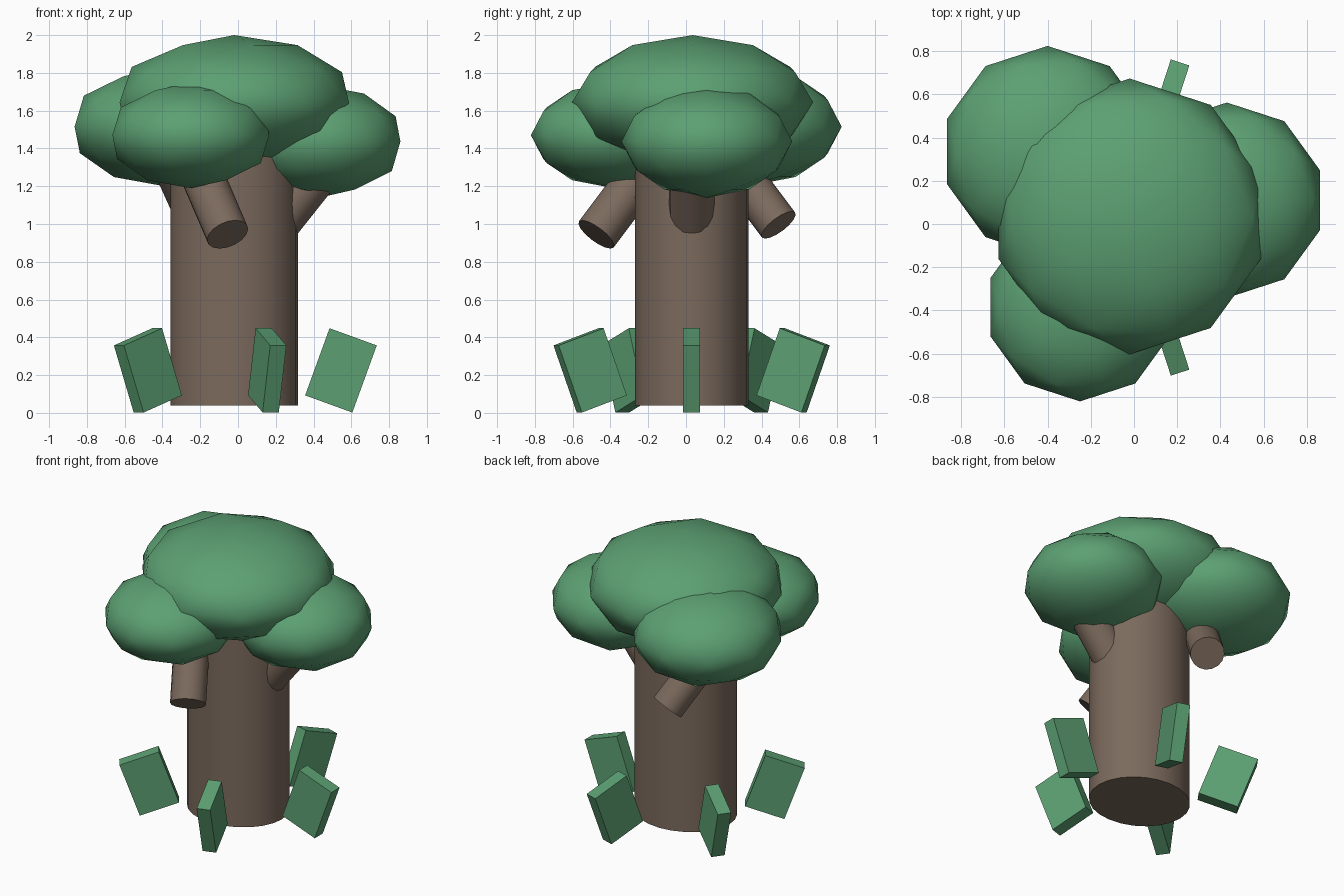
import bpy
from math import radians, cos, sin
from mathutils import Vector, Matrix

cube = bpy.data.objects.get("Cube")
if cube:
    bpy.data.objects.remove(cube, do_unlink=True)


def make_material(name, rgb):
    mat = bpy.data.materials.new(name)
    mat.use_nodes = True
    color = (*rgb, 1)
    mat.diffuse_color = color
    mat.node_tree.nodes["Principled BSDF"].inputs["Base Color"].default_value = color
    return mat


GREEN = make_material("leaf_green", (0.107, 0.352, 0.17))
BROWN = make_material("bark_brown", (0.2, 0.144, 0.109))


def finish(name, mat):
    obj = bpy.context.object
    obj.name = name
    obj.data.materials.append(mat)
    return obj


# Leafy crown made of faceted, smooth-shaded ellipsoids
def foliage(name, center, radius, height):
    bpy.ops.mesh.primitive_ico_sphere_add(subdivisions=2, radius=1, location=center)
    obj = finish(name, GREEN)
    obj.scale = (radius, radius, height)
    bpy.ops.object.shade_smooth()


foliage("crown_top", (-0.02, 0.035, 1.645), 0.638, 0.355)
foliage("crown_back", (-0.4, 0.335, 1.515), 0.489, 0.313)
foliage("crown_left", (0.43, 0.11, 1.437), 0.452, 0.298)
foliage("crown_front", (-0.25, -0.385, 1.47), 0.436, 0.28)

# Trunk
bpy.ops.mesh.primitive_cylinder_add(vertices=24, radius=1, depth=1.46,
                                    location=(-0.02, 0.03, 0.77))
trunk = finish("trunk", BROWN)
trunk.scale = (0.338, 0.3, 1)
bpy.ops.object.shade_smooth_by_angle(angle=radians(40))


# Branch stubs, each given by its lower end and its upward direction
def branch(name, start, direction, radius, length):
    axis = Vector(direction).normalized()
    bpy.ops.mesh.primitive_cylinder_add(vertices=16, radius=radius, depth=length,
                                        location=Vector(start) + axis * length / 2)
    obj = finish(name, BROWN)
    obj.rotation_euler = axis.to_track_quat("Z", "Y").to_euler()
    bpy.ops.object.shade_smooth_by_angle(angle=radians(40))


branch("front_branch", (-0.055, -0.475, 0.945), (-0.43, 0.75, 1), 0.115, 0.45)
branch("back_branch", (-0.2, 0.49, 0.995), (-0.45, -0.75, 1), 0.11, 0.4)
branch("left_branch", (0.14, 0.03, 0.92), (0.62, 0, 0.78), 0.12, 0.5)

# Ring of five leaning leaf slabs around the foot of the trunk
for i in range(5):
    angle = radians(72 * i)
    bpy.ops.mesh.primitive_cube_add(size=1)
    leaf = finish(f"ground_leaf_{i + 1}", GREEN)
    leaf.matrix_world = (
        Matrix.Translation((-0.02 + 0.565 * cos(angle), 0.03 + 0.565 * sin(angle), 0.225))
        @ Matrix.Rotation(angle, 4, "Z")
        @ Matrix.Rotation(radians(20), 4, "Y")
        @ Matrix.Diagonal((0.266, 0.09, 0.378, 1)))
